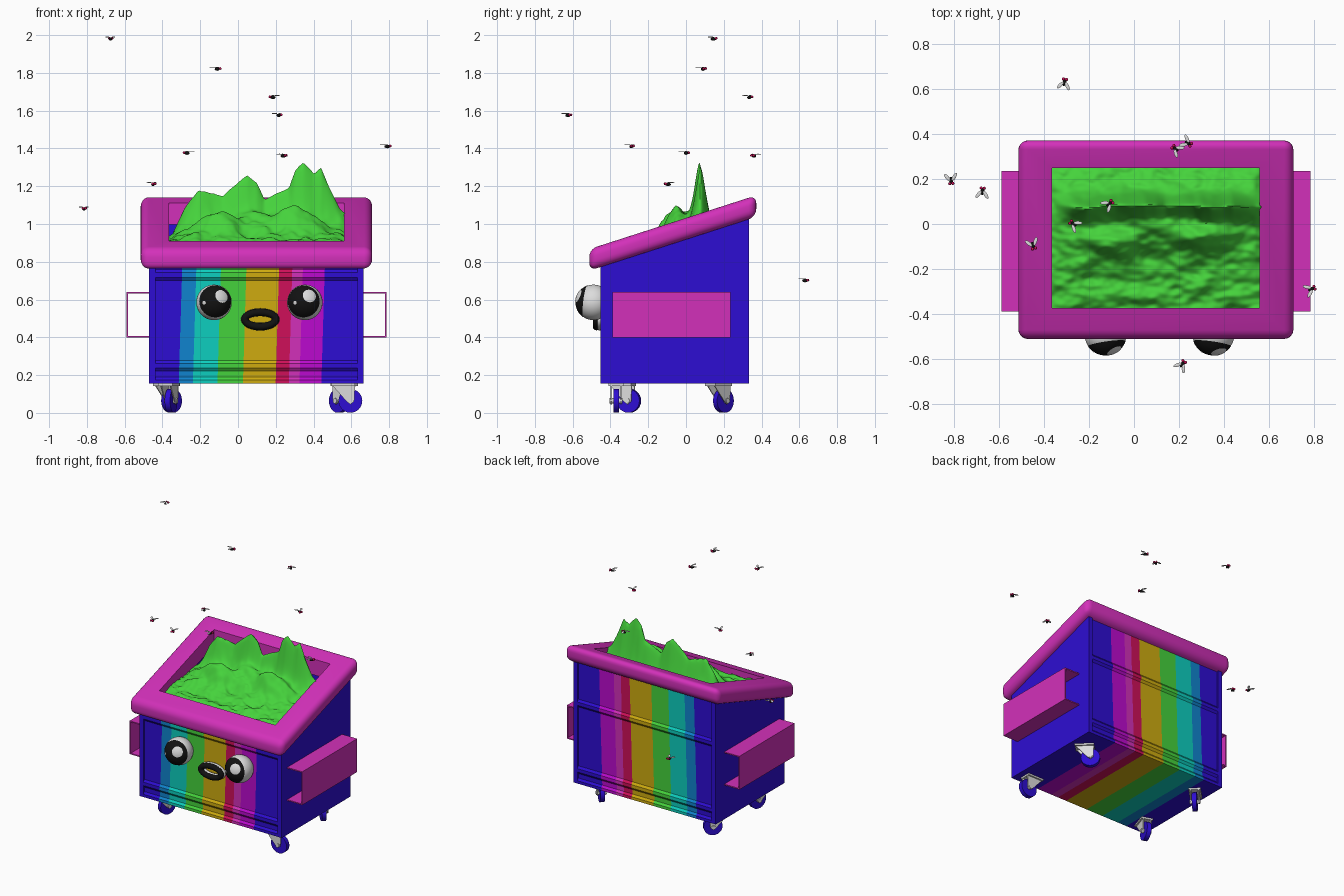
import bpy, bmesh, math, random
from mathutils import Matrix, Vector, noise

cube = bpy.data.objects.get("Cube")
if cube:
    bpy.data.objects.remove(cube, do_unlink=True)

# Colours
COLOURS = {
    "blue": (0.027, 0.004, 0.65), "sky": (0.005, 0.23, 0.62), "cyan": (0.004, 0.62, 0.52),
    "green": (0.06, 0.65, 0.045), "yellow": (0.62, 0.41, 0.005), "crimson": (0.62, 0.005, 0.1),
    "pink": (0.65, 0.03, 0.49), "purple": (0.5, 0.003, 0.62), "white": (0.72, 0.72, 0.72),
    "black": (0.006, 0.006, 0.006)}
MATS = []
for name, rgb in COLOURS.items():
    m = bpy.data.materials.new(name)
    m.use_nodes = True
    m.diffuse_color = (*rgb, 1)
    m.node_tree.nodes["Principled BSDF"].inputs["Base Color"].default_value = (*rgb, 1)
    MATS.append(m)
IDX = {n: i for i, n in enumerate(COLOURS)}
CX = 0.0975                                   # centre of the bin
FRONT, BACK, FLOOR, SLOPE = -0.452, 0.333, 0.155, 0.322


def finish(bm, name, smooth=None):
    """Turn a bmesh into an object, optionally smooth below an angle."""
    bmesh.ops.recalc_face_normals(bm, faces=bm.faces)
    me = bpy.data.meshes.new(name)
    bm.to_mesh(me)
    bm.free()
    for m in MATS:
        me.materials.append(m)
    ob = bpy.data.objects.new(name, me)
    bpy.context.collection.objects.link(ob)
    if smooth:
        bpy.ops.object.select_all(action='DESELECT')
        ob.select_set(True)
        bpy.context.view_layer.objects.active = ob
        bpy.ops.object.shade_smooth_by_angle(angle=math.radians(smooth))
    return ob


def paint(verts, colour):
    for v in verts:
        for f in v.link_faces:
            f.material_index = IDX[colour]


def prism(bm, pts, a, b, colour, mat=Matrix(), caps=True):
    """Extrude an x-z profile along y from a to b."""
    rows = [[bm.verts.new(mat @ Vector((x, y, z))) for x, z in pts] for y in (a, b)]
    n = len(pts)
    for i in range(n):
        j = (i + 1) % n
        bm.faces.new((rows[0][i], rows[0][j], rows[1][j], rows[1][i]))
    if caps:
        bm.faces.new(rows[0])
        bm.faces.new(rows[1])
    paint(rows[0] + rows[1], colour)


def ball(bm, mat, colour, seg=10):
    paint(bmesh.ops.create_uvsphere(bm, u_segments=seg, v_segments=seg * 2 // 3,
                                    radius=1, matrix=mat)["verts"], colour)


def tube(bm, mat, r, depth, colour, seg=24):
    paint(bmesh.ops.create_cone(bm, cap_ends=True, segments=seg, radius1=r, radius2=r,
                                depth=depth, matrix=mat)["verts"], colour)


# Striped hollow shell: ribbed front and back, floor and inner walls
ALONG_X = Matrix.Rotation(math.pi / 2, 4, 'Z')


def ribbed_wall(face, inward, top):
    pts = [(face, FLOOR), (face, 0.175), (face + inward, 0.19)]
    for zc in (0.25, 0.73):
        pts += [(face + inward, zc - 0.028), (face, zc - 0.012),
                (face, zc + 0.012), (face + inward, zc + 0.028)]
    return pts + [(face + inward, top)]


profile = ribbed_wall(FRONT, 0.012, 0.81)[::-1] + ribbed_wall(BACK, -0.012, 1.05)
profile += [(BACK - 0.04, 1.05), (BACK - 0.04, 0.5), (FRONT + 0.04, 0.5), (FRONT + 0.04, 0.81)]
bm = bmesh.new()
prism(bm, profile, -0.65, 0.455, "blue", ALONG_X, caps=False)
STRIPES = [(-0.305, "sky"), (-0.23, "cyan"), (-0.1, "green"), (0.035, "yellow"),
           (0.208, "crimson"), (0.278, "pink"), (0.334, "purple"), (0.45, "blue")]
tilt = Vector((1, 0, -0.03))
for x, _ in STRIPES:
    bmesh.ops.bisect_plane(bm, geom=bm.verts[:] + bm.edges[:] + bm.faces[:],
                           plane_co=(x, 0, 0.45), plane_no=tilt)
for f in bm.faces:
    c = f.calc_center_median()
    inside = FRONT + 0.03 < c.y < BACK - 0.03 and c.z > 0.4
    for x, colour in STRIPES:
        if not inside and tilt.dot(c - Vector((x, 0, 0.45))) > 0:
            f.material_index = IDX[colour]
finish(bm, "striped_shell")

# Plain end walls
for side, s in (("left", 1), ("right", -1)):
    bm = bmesh.new()
    a, b = sorted((-(CX + s * 0.5675), -(CX + s * 0.535)))
    prism(bm, [(FRONT, FLOOR), (BACK, FLOOR), (BACK, 1.045), (FRONT, 0.79)], a, b, "blue", ALONG_X)
    finish(bm, side + "_end_wall")

    # Fork sleeve, open at both ends
    bm = bmesh.new()
    sleeve = [(0.5675, 0.4), (0.6875, 0.4), (0.6875, 0.64), (0.5675, 0.64),
              (0.5675, 0.632), (0.68, 0.632), (0.68, 0.408), (0.5675, 0.408)]
    prism(bm, [(CX + s * x, z) for x, z in sleeve], -0.39, 0.235, "pink")
    finish(bm, side + "_fork_sleeve")

# Sloping padded rim
bm = bmesh.new()
rings = []
for x0, x1, y0, y1 in ((-0.515, 0.71, -0.512, 0.372), (-0.365, 0.56, -0.375, 0.25)):
    for z in (0.918, 1.032):
        rings.append([bm.verts.new((x, y, z + SLOPE * y))
                      for x, y in ((x0, y0), (x1, y0), (x1, y1), (x0, y1))])
for a, b in ((0, 1), (1, 3), (3, 2), (2, 0)):
    for i in range(4):
        j = (i + 1) % 4
        bm.faces.new((rings[a][i], rings[a][j], rings[b][j], rings[b][i]))
bmesh.ops.recalc_face_normals(bm, faces=bm.faces)
inner = set(rings[2] + rings[3])
edges = [e for e in bm.edges if not set(e.verts) <= inner and e.calc_face_angle(0) > 0.5]
bmesh.ops.bevel(bm, geom=edges, offset=0.042, segments=5, profile=0.5, affect='EDGES')
for f in bm.faces:
    f.material_index = IDX["pink"]
finish(bm, "padded_rim", 40)

# Slime heap: a height field with a thin jagged ridge
RIDGE = [(-0.45, 0.86), (-0.36, 0.92), (-0.28, 1.09), (-0.21, 1.18), (-0.08, 1.15), (0.0, 1.22),
         (0.05, 1.26), (0.1, 1.22), (0.14, 1.13), (0.2, 1.16), (0.27, 1.19), (0.3, 1.28),
         (0.345, 1.33), (0.4, 1.27), (0.44, 1.3), (0.49, 1.18), (0.54, 1.08), (0.64, 1.0)]


def ridge(x):
    for (xa, za), (xb, zb) in zip(RIDGE, RIDGE[1:]):
        if x <= xb:
            return za + (zb - za) * (x - xa) / (xb - xa)
    return RIDGE[-1][1]


def slime_height(x, y):
    edge = max(0, min(1, (x + 0.45) / 0.17, (0.66 - x) / 0.12))
    rise = 0.3 * (y + 0.375) if y < 0.05 else 0.127 - 0.5 * (y - 0.05)
    base = 0.87 + edge * rise
    for hx, hy, h in ((-0.1, -0.08, 0.1), (0.3, -0.06, 0.11), (0.12, -0.01, 0.07)):
        base += h * math.exp(-((x - hx) / 0.13) ** 2 - ((y - hy) / 0.06) ** 2)
    base += 0.03 * edge * noise.noise(Vector((x * 9, y * 14, 0)))
    base += 0.012 * noise.noise(Vector((x * 24, y * 35, 3)))
    crest = 0.078 + 0.018 * noise.noise(Vector((x * 7, 0, 5)))
    return base + max(0, ridge(x) - base) * math.exp(-(abs(y - crest) / 0.04) ** 1.6)


bm = bmesh.new()
bmesh.ops.create_grid(bm, x_segments=110, y_segments=100, size=1)
for v in bm.verts:
    x, y = CX + 0.537 * v.co.x, -0.06 + 0.35 * v.co.y
    v.co = (x, y, slime_height(x, y))
for f in bm.faces:
    f.material_index = IDX["green"]
finish(bm, "slime_heap", 50)


# Eyes: white ball, dark cap, two highlight caps
def cap(bm, centre, r, direction, angle, colour):
    mat = Matrix.Translation(centre) @ Vector(direction).to_track_quat('Z', 'Y').to_matrix().to_4x4()
    rows, seg = 8, 32
    prev = None
    for i in range(1, rows + 1):
        t = angle * i / rows
        ring = [bm.verts.new(mat @ Vector((r * math.sin(t) * math.cos(k * math.tau / seg),
                                           r * math.sin(t) * math.sin(k * math.tau / seg),
                                           r * math.cos(t)))) for k in range(seg)]
        if prev:
            for k in range(seg):
                bm.faces.new((prev[k], prev[k - 1], ring[k - 1], ring[k]))
        else:
            bm.faces.new(ring)
        paint(ring, colour)
        prev = ring


for side, x, look, shine in (("right", -0.127, 0.14, 0.45), ("left", 0.354, -0.14, 0.25)):
    bm = bmesh.new()
    c = Vector((x, -0.49, 0.585))
    ball(bm, Matrix.Translation(c) @ Matrix.Scale(0.094, 4), "white", 32)
    cap(bm, c, 0.0955, (look, -1, 0.12), 1.1, "black")
    cap(bm, c, 0.097, (shine, -0.85, 0.36), 0.38, "white")
    cap(bm, c, 0.097, (-0.55, -0.85, -0.02), 0.11, "white")
    finish(bm, side + "_eye", 40)

# Mouth: dark oval lip over a pale backing lip
bm = bmesh.new()
for y, thick, colour in ((-0.458, 0.021, "white"), (-0.474, 0.02, "black")):
    seg, sub = 40, 10
    grid = []
    for i in range(seg):
        a = i * math.tau / seg
        grid.append([bm.verts.new((0.118 + (0.081 + thick * math.cos(b)) * math.cos(a),
                                   y + thick * math.sin(b),
                                   0.495 + (0.038 + thick * math.cos(b)) * math.sin(a)))
                     for b in (k * math.tau / sub for k in range(sub))])
    for i in range(seg):
        for k in range(sub):
            bm.faces.new((grid[i - 1][k - 1], grid[i][k - 1], grid[i][k], grid[i - 1][k]))
    paint([v for row in grid for v in row], colour)
finish(bm, "mouth", 60)

# Swivel casters
for name, x, y, yaw in (("front_left", 0.555, -0.37, 0), ("front_right", -0.367, -0.34, 72),
                        ("back_left", 0.565, 0.17, 135), ("back_right", -0.38, 0.17, 45)):
    place = Matrix.Translation((x, y, 0)) @ Matrix.Rotation(math.radians(yaw), 4, 'Z')
    axle = place @ Matrix.Translation((0.04, 0, 0.064)) @ Matrix.Rotation(math.pi / 2, 4, 'X')
    bm = bmesh.new()
    tube(bm, axle, 0.063, 0.03, "blue")
    tube(bm, axle, 0.014, 0.07, "white", 12)
    finish(bm, name + "_wheel", 40)
    bm = bmesh.new()
    for s in (-1, 1):
        prism(bm, [(-0.06, 0.15), (0.065, 0.15), (0.06, 0.06), (0.04, 0.045), (0.02, 0.06)],
              s * 0.023, s * 0.029, "white", place)
    prism(bm, [(-0.06, 0.143), (0.065, 0.143), (0.065, 0.157), (-0.06, 0.157)],
          -0.04, 0.04, "white", place)
    finish(bm, name + "_fork")

# Flies
random.seed(4)
SPOTS = [(-0.675, 0.145, 1.98), (-0.11, 0.09, 1.82), (0.185, 0.335, 1.67), (0.215, -0.625, 1.575),
         (0.79, -0.29, 1.41), (-0.27, 0, 1.375), (0.24, 0.36, 1.36), (-0.45, -0.095, 1.21),
         (-0.815, 0.195, 1.08), (-0.31, 0.63, 0.7)]
for i, spot in enumerate(SPOTS):
    place = Matrix.Translation(spot) @ Matrix.Rotation(random.uniform(0, math.tau), 4, 'Z')
    bm = bmesh.new()
    ball(bm, place @ Matrix.Diagonal((0.016, 0.009, 0.009, 1)), "black")
    for s in (-1, 1):
        ball(bm, place @ Matrix.Translation((0.015, s * 0.007, 0.003)) @ Matrix.Scale(0.007, 4), "crimson")
        ball(bm, place @ Matrix.Translation((-0.014, s * 0.016, 0.01)) @ Matrix.Rotation(-s * 0.6, 4, 'Z')
             @ Matrix.Diagonal((0.02, 0.008, 0.002, 1)), "white")
    finish(bm, f"fly_{i + 1}", 60)
